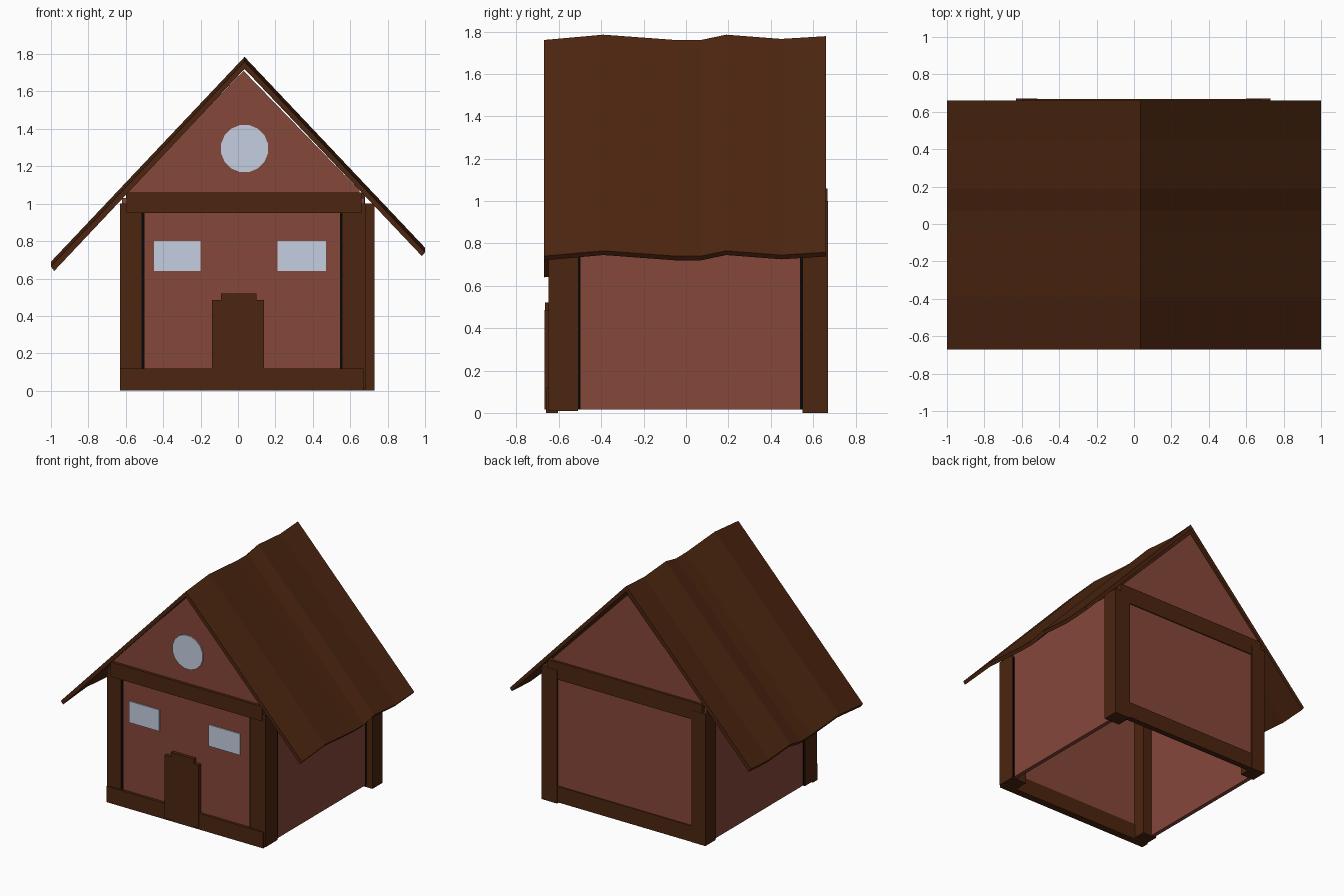
import bpy, bmesh, math

if "Cube" in bpy.data.objects:
    bpy.data.objects.remove(bpy.data.objects["Cube"])


def material(name, rgb):
    m = bpy.data.materials.new(name)
    m.diffuse_color = (*rgb, 1)
    m.use_nodes = True
    m.node_tree.nodes["Principled BSDF"].inputs["Base Color"].default_value = m.diffuse_color
    return m


WOOD = material("dark_brown_wood", (0.072, 0.0185, 0.005))
WALL = material("brick_red", (0.235, 0.063, 0.042))
GLASS = material("pale_blue_glass", (0.56, 0.62, 0.76))
BLACK = material("black_gap", (0.002, 0.002, 0.002))


def finish(name, bm, mat):
    bmesh.ops.recalc_face_normals(bm, faces=bm.faces[:])
    me = bpy.data.meshes.new(name)
    bm.to_mesh(me)
    bm.free()
    me.materials.append(mat)
    ob = bpy.data.objects.new(name, me)
    bpy.context.collection.objects.link(ob)
    return ob


def box(name, x, y, z, mat):
    bm = bmesh.new()
    bmesh.ops.create_cube(bm, size=1)
    for v in bm.verts:
        v.co = [r[0] if c < 0 else r[1] for c, r in zip(v.co, (x, y, z))]
    return finish(name, bm, mat)


def prism(name, profile, stations, mat):
    """Loft an xz profile along y; stations are (y, height offset)."""
    bm = bmesh.new()
    rings = [[bm.verts.new((x, y, z + dz)) for x, z in profile] for y, dz in stations]
    n = len(profile)
    for a, b in zip(rings, rings[1:]):
        for i in range(n):
            j = (i + 1) % n
            bm.faces.new((a[i], a[j], b[j], b[i]))
    bm.faces.new(rings[0])
    bm.faces.new(rings[-1])
    return finish(name, bm, mat)


# Corner posts
box("front_left_post", (-0.63, -0.515), (-0.65, -0.51), (0.01, 1.0), WOOD)
box("front_right_post", (0.56, 0.685), (-0.65, -0.51), (0.01, 1.0), WOOD)
box("back_left_post", (-0.63, -0.515), (0.55, 0.67), (0.01, 1.0), WOOD)
box("back_right_post", (0.60, 0.73), (0.55, 0.67), (0.0, 1.0), WOOD)

# Hollow house walls, set just inside the posts, with no floor
box("front_wall", (-0.60, 0.66), (-0.64, -0.61), (0.015, 1.0), WALL)
box("back_wall", (-0.60, 0.68), (0.63, 0.66), (0.015, 1.0), WALL)
box("left_wall", (-0.62, -0.59), (-0.62, 0.64), (0.015, 1.03), WALL)
box("right_wall", (0.645, 0.675), (-0.62, 0.64), (0.015, 1.03), WALL)

# Gables
gable = [(-0.59, 1.0), (-0.59, 1.07), (0.03, 1.71), (0.65, 1.07), (0.65, 1.0)]
prism("front_gable", gable, [(-0.64, 0), (-0.61, 0)], WALL)
prism("back_gable", gable, [(0.62, 0), (0.65, 0)], WALL)

# Horizontal beams on the front and back
box("front_top_beam", (-0.595, 0.66), (-0.66, -0.605), (0.95, 1.06), WOOD)
box("front_bottom_beam", (-0.63, 0.67), (-0.66, -0.605), (0.0, 0.12), WOOD)
box("back_top_beam", (-0.60, 0.68), (0.625, 0.668), (0.93, 1.06), WOOD)
box("back_bottom_beam", (-0.63, 0.72), (0.625, 0.668), (0.01, 0.13), WOOD)

# Dark gaps between posts and walls
for tag, x in (("left", -0.515), ("right", 0.545)):
    box(f"front_{tag}_gap", (x, x + 0.015), (-0.645, -0.638), (0.12, 0.95), BLACK)
for tag, x in (("left", (-0.625, -0.618)), ("right", (0.672, 0.679))):
    box(f"{tag}_front_gap", x, (-0.51, -0.498), (0.015, 0.98), BLACK)
    box(f"{tag}_back_gap", x, (0.538, 0.55), (0.015, 0.98), BLACK)

# Door: centre panel with a lower frame plank on each side
box("door_panel", (-0.09, 0.10), (-0.665, -0.63), (0.015, 0.52), WOOD)
box("door_left_plank", (-0.14, -0.085), (-0.668, -0.63), (0.015, 0.485), WOOD)
box("door_right_plank", (0.095, 0.14), (-0.668, -0.63), (0.015, 0.485), WOOD)

# Windows as thin plates
box("left_window", (-0.45, -0.20), (-0.648, -0.639), (0.64, 0.80), GLASS)
box("right_window", (0.21, 0.47), (-0.648, -0.639), (0.64, 0.80), GLASS)
circle = [(0.035 + 0.128 * math.cos(a), 1.295 + 0.128 * math.sin(a))
          for a in (math.tau * (i + 0.5) / 16 for i in range(16))]
prism("round_window", circle, [(-0.648, 0), (-0.639, 0)], GLASS)

# Sagging roof: one thin chevron lofted through uneven heights
roof = [(-1.0, 0.665), (0.035, 1.76), (1.0, 0.74), (0.983, 0.72), (0.035, 1.72), (-0.983, 0.64)]
sag = [(-0.67, 0.0), (-0.39, 0.025), (-0.05, 0.0), (0.07, 0.0),
       (0.19, 0.025), (0.45, 0.005), (0.66, 0.018)]
prism("roof", roof, sag, WOOD)
